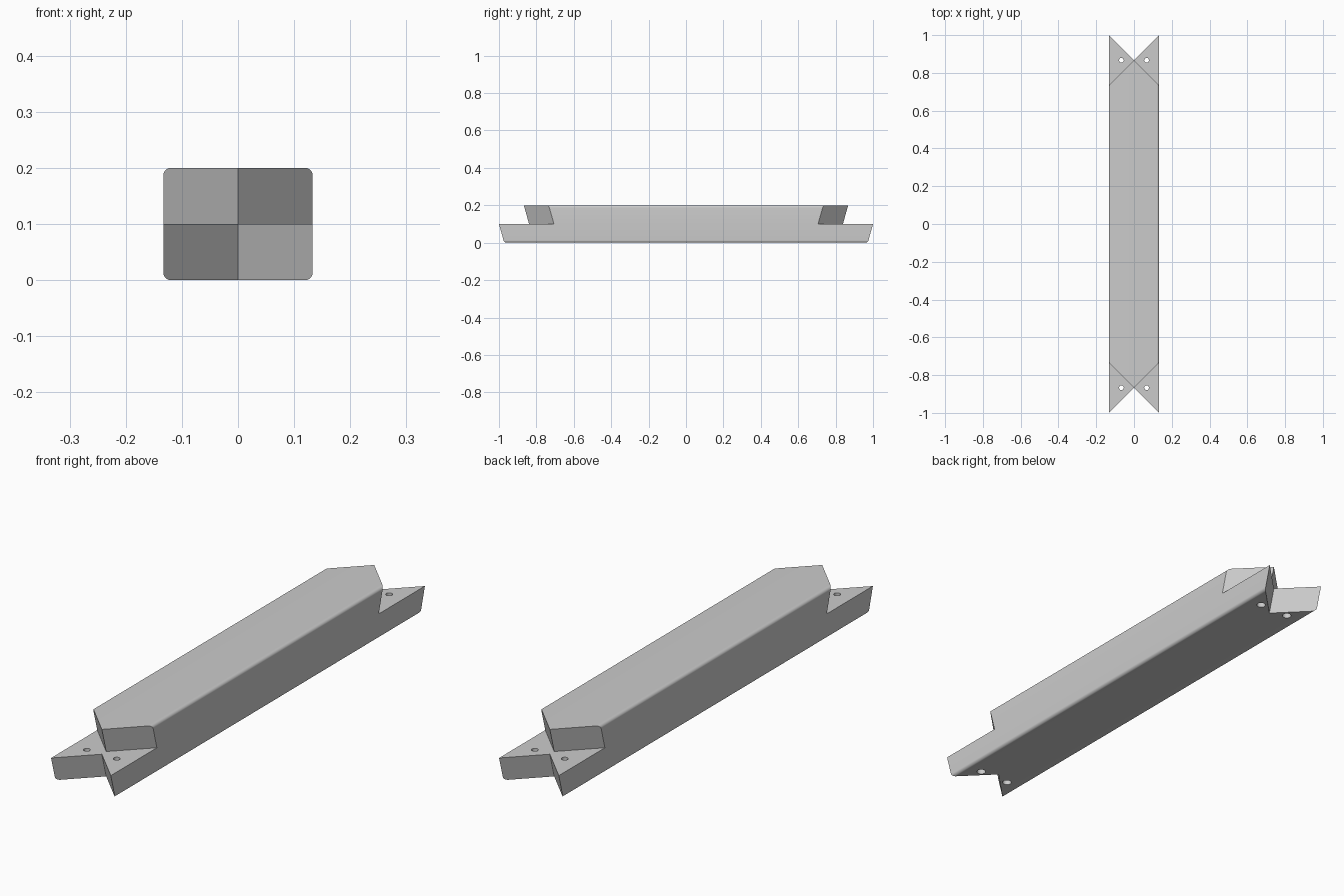
import bpy, bmesh, math

if "Cube" in bpy.data.objects:
    bpy.data.objects.remove(bpy.data.objects["Cube"], do_unlink=True)

W, H, R = 0.133, 0.2, 0.013      # half width, height, edge radius
SLOPE = 0.28                     # lean of the end faces, y per z
NOTCH = 0.867                    # y where the end faces meet

grey = bpy.data.materials.new("plain_grey")
grey.use_nodes = True
colour = (0.6, 0.6, 0.6, 1)
grey.diffuse_color = colour
grey.node_tree.nodes["Principled BSDF"].inputs["Base Color"].default_value = colour


def loft(name, rings):
    """Closed solid through two or more matching rings of points."""
    bm = bmesh.new()
    loops = [[bm.verts.new(p) for p in ring] for ring in rings]
    n = len(loops[0])
    for a, b in zip(loops, loops[1:]):
        for i in range(n):
            j = (i + 1) % n
            bm.faces.new((a[i], a[j], b[j], b[i]))
    bm.faces.new(loops[0])
    bm.faces.new(loops[-1])
    bmesh.ops.recalc_face_normals(bm, faces=bm.faces)
    mesh = bpy.data.meshes.new(name)
    bm.to_mesh(mesh)
    bm.free()
    mesh.materials.append(grey)
    obj = bpy.data.objects.new(name, mesh)
    bpy.context.collection.objects.link(obj)
    return obj


def cut(target, cutter):
    """Subtract the cutter for good."""
    cutter.hide_render = True
    mod = target.modifiers.new("cut", "BOOLEAN")
    mod.operation, mod.solver, mod.object = "DIFFERENCE", "EXACT", cutter
    bpy.context.view_layer.objects.active = target
    bpy.ops.object.modifier_apply(modifier=mod.name)
    bpy.data.objects.remove(cutter, do_unlink=True)


def end_cutter(name, side, spread, z_low, z_high, z_ref):
    """Leaning wedge removing everything past y = NOTCH + spread * |x|."""
    rings = []
    for z in (z_low, z_high):
        y = NOTCH + SLOPE * (z - z_ref)
        ring = [(0, y), (0.2, y + 0.2 * spread), (0.2, 1.3),
                (-0.2, 1.3), (-0.2, y + 0.2 * spread)]
        rings.append([(px, py * side, z) for px, py in ring])
    return loft(name, rings)


def hole_cutter(name, x, y):
    """Screw hole, wider from below."""
    steps = [(-0.05, 0.0175), (0.07, 0.0175), (0.07, 0.0125), (0.15, 0.0125)]
    return loft(name, [[(x + r * math.cos(a), y + r * math.sin(a), z)
                        for a in (math.tau * i / 32 for i in range(32))]
                       for z, r in steps])


# Beam with rounded long edges
profile = []
for k, (sx, top) in enumerate([(1, 1), (-1, 1), (-1, 0), (1, 0)]):
    cx, cz = sx * (W - R), H - R if top else R
    for i in range(9):
        a = math.pi / 2 * (k + i / 8)
        profile.append((cx + R * math.cos(a), cz + R * math.sin(a)))
beam = loft("beam", [[(x, y, z) for x, z in profile] for y in (-1.1, 1.1)])

# Pointed upper half, forked lower half and screw holes at both ends
for side in (-1, 1):
    cut(beam, end_cutter("upper_cutter", side, -1, H / 2, H + 0.05, H))
    cut(beam, end_cutter("lower_cutter", side, 1, -0.05, H / 2 + 0.02, H / 2))
    for x in (-W / 2, W / 2):
        cut(beam, hole_cutter("hole_cutter", x, side * NOTCH))

bpy.ops.object.select_all(action="DESELECT")
beam.select_set(True)
bpy.context.view_layer.objects.active = beam
bpy.ops.object.shade_smooth_by_angle(angle=math.radians(30))
